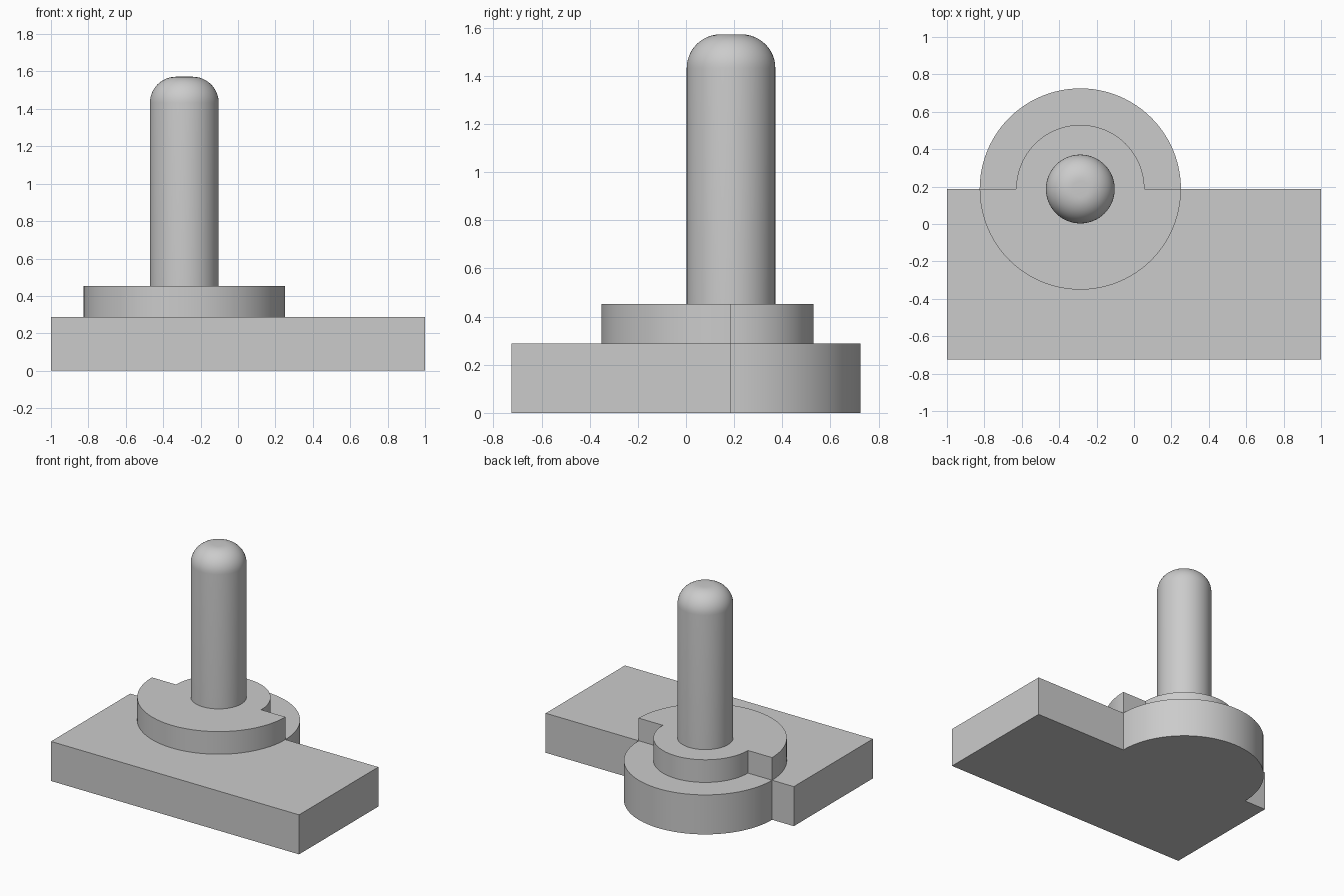
import bpy, bmesh, math

if "Cube" in bpy.data.objects:
    bpy.data.objects.remove(bpy.data.objects["Cube"])

CX, CY = -0.287, 0.187      # shared axis of flange, step and post
R_BIG, R_SMALL, R_POST = 0.538, 0.343, 0.184
Z_BASE, Z_STEP, Z_TOP = 0.288, 0.453, 1.572

grey = bpy.data.materials.new("plain_grey")
grey.diffuse_color = (0.6, 0.6, 0.6, 1)
grey.use_nodes = True
grey.node_tree.nodes["Principled BSDF"].inputs["Base Color"].default_value = grey.diffuse_color


def arc(radius, start, end, steps=48):
    """Points on an arc around the shared axis, angles in degrees."""
    angles = [math.radians(start + (end - start) * i / steps) for i in range(steps + 1)]
    return [(CX + radius * math.cos(a), CY + radius * math.sin(a)) for a in angles]


def finish(bm, name):
    bmesh.ops.recalc_face_normals(bm, faces=bm.faces)
    mesh = bpy.data.meshes.new(name)
    bm.to_mesh(mesh)
    bm.free()
    mesh.materials.append(grey)
    obj = bpy.data.objects.new(name, mesh)
    bpy.context.collection.objects.link(obj)
    bpy.ops.object.select_all(action='DESELECT')
    obj.select_set(True)
    bpy.context.view_layer.objects.active = obj
    bpy.ops.object.shade_smooth_by_angle(angle=math.radians(30))
    return obj


def extrude_outline(name, outline, z0, z1):
    bm = bmesh.new()
    face = bm.faces.new([bm.verts.new((x, y, z0)) for x, y in outline])
    top = bmesh.ops.extrude_face_region(bm, geom=[face], use_keep_orig=True)
    for v in top["geom"]:
        if isinstance(v, bmesh.types.BMVert):
            v.co.z = z1
    return finish(bm, name)


# Base block with a round lobe at the back
extrude_outline("base_plate",
                [(-1, CY), (-1, -0.725), (1, -0.725), (1, CY)] + arc(R_BIG, 0, 180),
                0, Z_BASE)

# Raised step: wide half disc in front, narrow half disc behind
extrude_outline("raised_step",
                arc(R_SMALL, 0, 180) + arc(R_BIG, 180, 360),
                Z_BASE, Z_STEP)

# Post with a rounded top, turned from a profile
fillet = 0.14
profile = [(0, Z_STEP), (R_POST, Z_STEP)]
for i in range(13):
    a = math.radians(90 * i / 12)
    profile.append((R_POST - fillet + fillet * math.cos(a),
                    Z_TOP - fillet + fillet * math.sin(a)))
profile.append((0, Z_TOP))
bm = bmesh.new()
verts = [bm.verts.new((CX + r, CY, z)) for r, z in profile]
edges = [bm.edges.new(pair) for pair in zip(verts, verts[1:])]
bmesh.ops.spin(bm, geom=verts + edges, cent=(CX, CY, 0), axis=(0, 0, 1),
               angle=math.tau, steps=64, use_merge=False)
bmesh.ops.remove_doubles(bm, verts=bm.verts, dist=0.0005)
finish(bm, "post")
